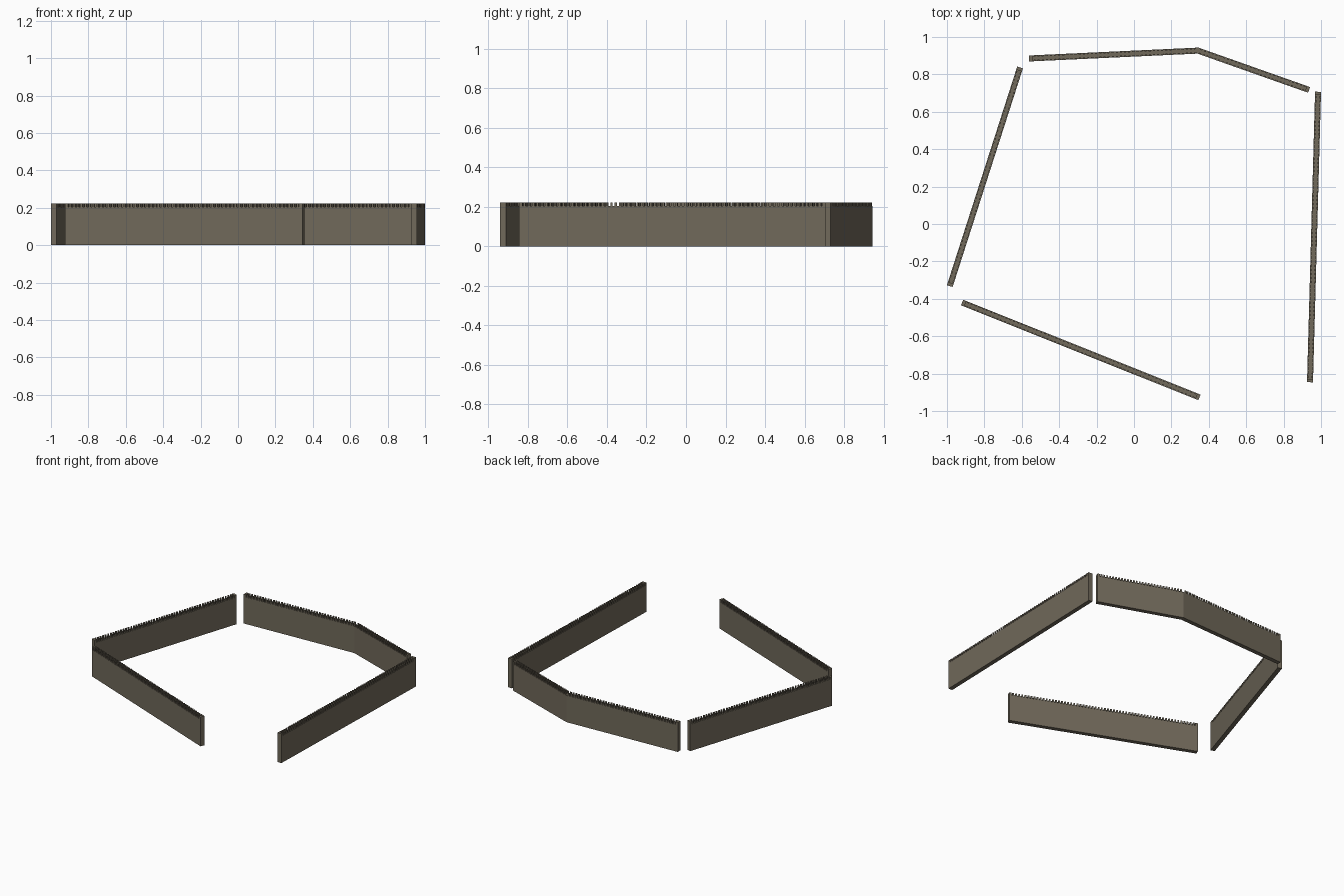
import bpy, bmesh
from mathutils import Vector

if "Cube" in bpy.data.objects:
    bpy.data.objects.remove(bpy.data.objects["Cube"])

THICK = 0.032      # wall thickness
WALK = 0.203       # wall-walk height
TOP = 0.223        # top of the merlons
PARAPET = 0.008    # parapet thickness
PITCH = 0.022      # merlon spacing
END = 0.018        # solid merlon closing each wall end

stone = bpy.data.materials.new("grey brown stone")
stone.diffuse_color = (0.165, 0.142, 0.104, 1)
stone.use_nodes = True
stone.node_tree.nodes["Principled BSDF"].inputs["Base Color"].default_value = stone.diffuse_color


def prism(bm, outline, z0, z1):
    """Closed vertical prism over a counter-clockwise outline."""
    low = [bm.verts.new((p.x, p.y, z0)) for p in outline]
    high = [bm.verts.new((p.x, p.y, z1)) for p in outline]
    n = len(outline)
    bm.faces.new(high)
    bm.faces.new(low[::-1])
    for i in range(n):
        j = (i + 1) % n
        bm.faces.new((low[i], low[j], high[j], high[i]))


def block(bm, start, d, a, b, s0, s1, z0, z1):
    """Box from a to b along direction d, from s0 to s1 across it."""
    side = Vector((-d.y, d.x))
    prism(bm, [start + d * u + side * v for u, v in
               ((a, s0), (b, s0), (b, s1), (a, s1))], z0, z1)


def wall(name, points):
    pts = [Vector(p) for p in points]
    dirs = [(b - a).normalized() for a, b in zip(pts, pts[1:])]
    h = THICK / 2
    # mitred offsets for the wall body
    offs = []
    for i in range(len(pts)):
        d0, d1 = dirs[max(i - 1, 0)], dirs[min(i, len(dirs) - 1)]
        n0, n1 = Vector((-d0.y, d0.x)), Vector((-d1.y, d1.x))
        m = (n0 + n1).normalized()
        offs.append(m * (h / m.dot(n0)))
    bm = bmesh.new()
    outline = [p - o for p, o in zip(pts, offs)] + \
              [p + o for p, o in zip(pts, offs)][::-1]
    prism(bm, outline, 0, WALK)
    # crenellated parapets along both edges
    for i, d in enumerate(dirs):
        length = (pts[i + 1] - pts[i]).length
        a = END if i == 0 else 0.004
        b = length - (END if i == len(dirs) - 1 else 0.004)
        if i == 0:
            block(bm, pts[i], d, 0, END, -h, h, WALK, TOP)
        if i == len(dirs) - 1:
            block(bm, pts[i], d, length - END, length, -h, h, WALK, TOP)
        count = round((b - a) / PITCH)
        step = (b - a) / count
        for k in range(count):
            u = a + (k + 0.25) * step
            for s in (-h, h - PARAPET):
                block(bm, pts[i], d, u, u + step * 0.5, s, s + PARAPET, WALK, TOP)
    mesh = bpy.data.meshes.new(name)
    bm.to_mesh(mesh)
    bm.free()
    mesh.materials.append(stone)
    bpy.context.collection.objects.link(bpy.data.objects.new(name, mesh))


wall("left_wall", [(-0.985, -0.332), (-0.609, 0.837)])
wall("back_wall", [(-0.561, 0.885), (0.342, 0.927), (0.936, 0.717)])
wall("right_wall", [(0.984, 0.707), (0.941, -0.846)])
wall("front_wall", [(-0.919, -0.42), (0.35, -0.927)])
